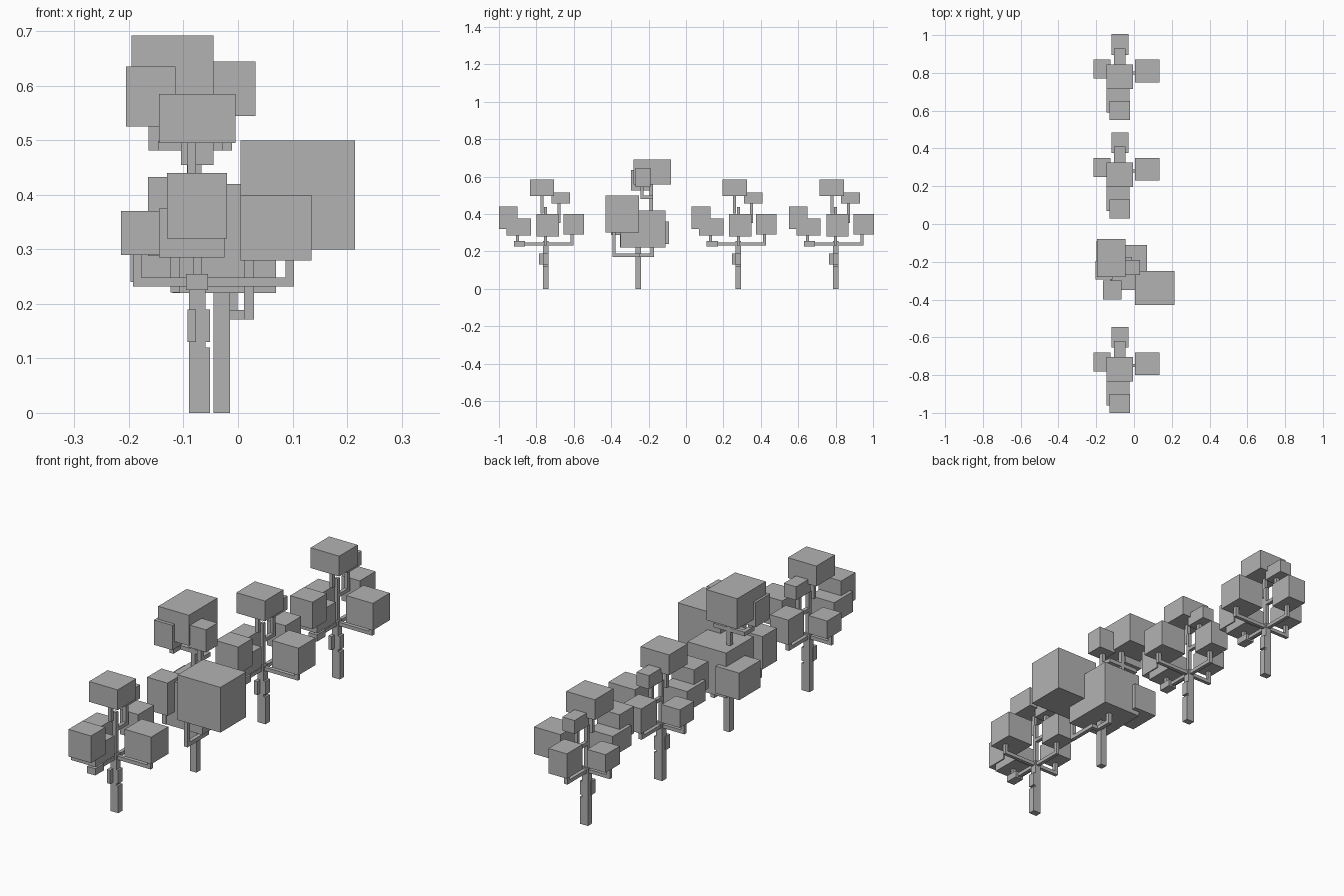
import bpy
import bmesh
from mathutils import Vector

default_cube = bpy.data.objects.get("Cube")
if default_cube:
    bpy.data.objects.remove(default_cube, do_unlink=True)

grey = bpy.data.materials.new("plain grey")
grey.use_nodes = True
grey.diffuse_color = (0.45, 0.45, 0.45, 1)
grey.node_tree.nodes["Principled BSDF"].inputs["Base Color"].default_value = grey.diffuse_color


def build_object(name, origin, blocks):
    """Make one object from blocks, each a pair of centre and size."""
    bm = bmesh.new()
    for centre, size in blocks:
        verts = bmesh.ops.create_cube(bm, size=1)["verts"]
        bmesh.ops.scale(bm, vec=Vector(size), verts=verts)
        bmesh.ops.translate(bm, vec=Vector(centre), verts=verts)
    mesh = bpy.data.meshes.new(name)
    bm.to_mesh(mesh)
    bm.free()
    mesh.materials.append(grey)
    obj = bpy.data.objects.new(name, mesh)
    obj.location = origin
    bpy.context.collection.objects.link(obj)


def bar(start, end, thickness):
    """Square bar between two points that lie along one axis."""
    start, end = Vector(start), Vector(end)
    length = end - start
    size = [abs(component) + thickness for component in length]
    return (start + end) / 2, size


def limb(base, tip, thickness):
    """Branch that leaves its base level, turns, then rises to its tip."""
    corner = (tip[0], base[1], base[2])
    elbow = (tip[0], tip[1], base[2])
    path = [base, corner, elbow, tip]
    return [bar(start, end, thickness) for start, end in zip(path, path[1:])]


def foliage(tree_name, origin, leaves):
    """One leaf block object for each named centre and size."""
    for part, block in leaves.items():
        build_object(f"{tree_name}_{part}_leaves", origin, [block])


def build_small_tree(tree_name, origin):
    # Trunk with a slimmer, slightly shifted upper part
    thick = 0.03
    thin = 0.016
    fork = (0, 0, 0.24)
    build_object(tree_name + "_trunk", origin, [
        bar((0, 0, thick / 2), fork, thick),
        bar(fork, (0, 0, 0.43), thin),
        bar((-0.01, -0.02, 0.41), (-0.01, -0.02, 0.5), thin),
    ])

    # Stepped bark plates up the trunk
    plate = (thin, thick, 0.06)
    bark = [((thin, 0, height), plate) for height in (0.03, 0.09, 0.16)]
    bark.append(((-0.01, -0.02, 0.16), plate))
    build_object(tree_name + "_bark", origin, bark)

    # Branches that carry the leaf blocks
    tips = {
        "front": (0, -0.15, 0.33),
        "back": (0, 0.14, 0.3),
        "left": (0.17, 0, 0.29),
        "right": (-0.11, 0, 0.3),
    }
    for side, tip in tips.items():
        build_object(f"{tree_name}_{side}_branch", origin, limb(fork, tip, thin))
    build_object(tree_name + "_high_branch", origin,
                 limb((0, 0, 0.36), (0, 0.07, 0.46), thin))
    build_object(tree_name + "_branch_foot", origin,
                 [((0, -0.14, fork[2]), (0.04, 0.06, thick))])

    # Leaf blocks around the trunk
    foliage(tree_name, origin, {
        "crown": ((0, -0.02, 0.54), (0.14, 0.13, 0.09)),
        "high": ((0, 0.08, 0.485), (0.06, 0.1, 0.06)),
        "front": ((0, -0.2, 0.38), (0.11, 0.1, 0.12)),
        "low_front": ((-0.01, -0.145, 0.33), (0.12, 0.13, 0.09)),
        "left": ((0.145, 0.01, 0.34), (0.13, 0.12, 0.12)),
        "right": ((-0.095, 0.02, 0.33), (0.09, 0.1, 0.08)),
        "back": ((0, 0.15, 0.345), (0.09, 0.11, 0.11)),
    })


def build_large_tree(tree_name, origin):
    # Straight trunk, then an upper stem above the middle leaf block
    thick = 0.03
    thin = 0.018
    fork = (0, 0, 0.18)
    stem = (-0.055, 0.07, 0.49)
    build_object(tree_name + "_trunk", origin, [
        bar((0, 0, thick / 2), (0, 0, 0.23), thick),
    ])
    build_object(tree_name + "_upper_stem", origin, [
        bar((stem[0], stem[1], 0.41), (stem[0], stem[1], 0.57), thin),
    ])

    # Lower and upper branches
    branches = {
        "front": (fork, (0.05, -0.13, 0.31)),
        "middle": (fork, (0.02, 0.075, 0.23)),
        "high_right": (stem, (-0.125, 0.02, 0.53)),
        "high_left": (stem, (0.01, 0.02, 0.55)),
        "front_right": ((0, 0, 0.23), (-0.085, -0.09, 0.3)),
    }
    for side, (base, tip) in branches.items():
        build_object(f"{tree_name}_{side}_branch", origin, limb(base, tip, thin))

    # Leaf blocks
    foliage(tree_name, origin, {
        "crown": ((-0.09, 0.075, 0.625), (0.15, 0.2, 0.135)),
        "high_right": ((-0.13, 0.01, 0.58), (0.09, 0.1, 0.11)),
        "high_left": ((0.02, 0.025, 0.595), (0.085, 0.08, 0.1)),
        "front_left": ((0.14, -0.085, 0.4), (0.21, 0.18, 0.2)),
        "middle": ((0.005, 0.025, 0.32), (0.19, 0.24, 0.2)),
        "back_right": ((-0.11, 0.09, 0.3), (0.115, 0.15, 0.12)),
        "front_right": ((-0.085, -0.095, 0.36), (0.1, 0.1, 0.145)),
    })


# Row of trees from front to back
small_tree_places = {"front": -0.75, "inner": 0.28, "back": 0.8}
for place, depth in small_tree_places.items():
    build_small_tree(f"{place}_small_tree", (-0.075, depth, 0))
build_large_tree("large_tree", (-0.03, -0.255, 0))
